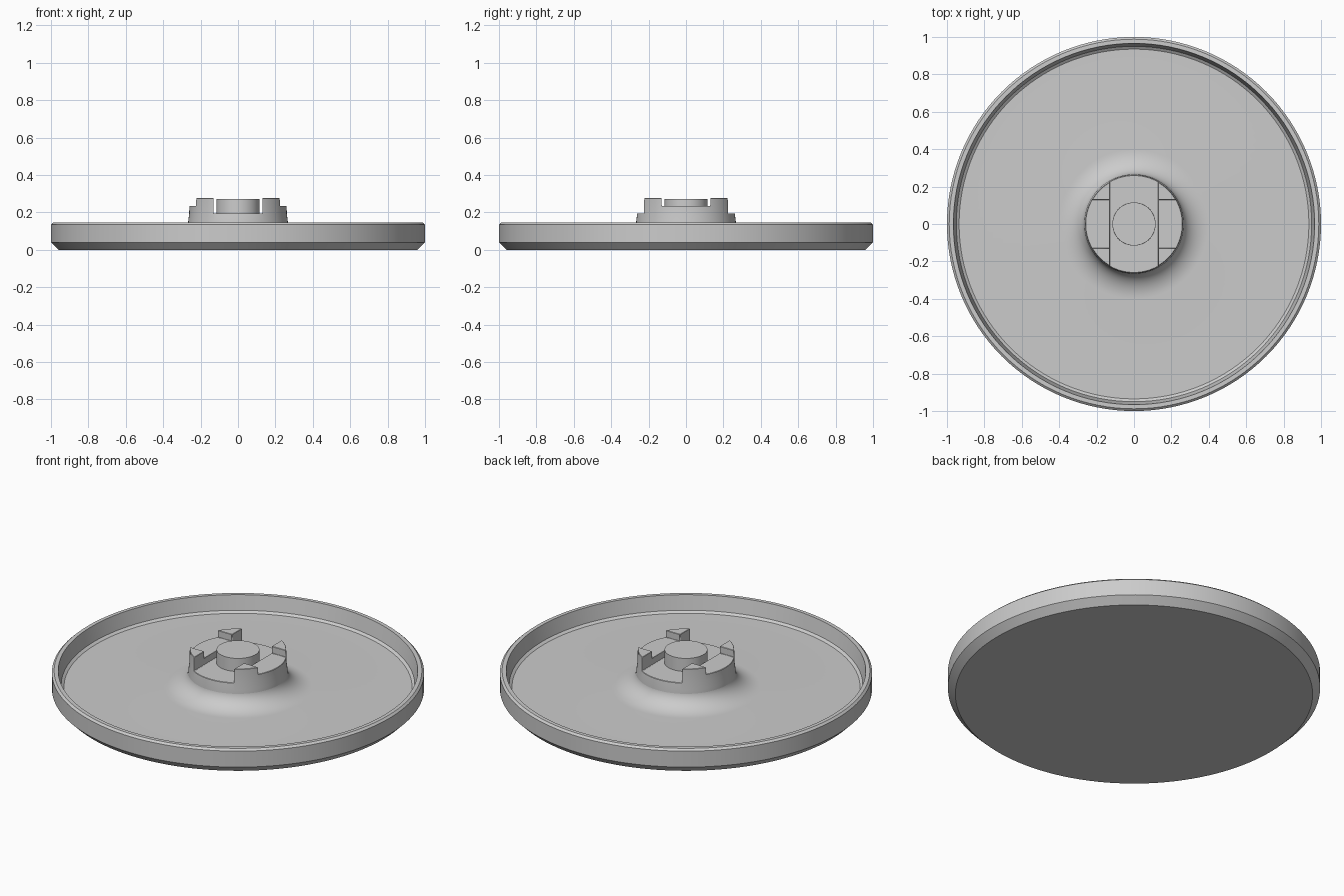
import bpy, bmesh, math

if "Cube" in bpy.data.objects:
    bpy.data.objects.remove(bpy.data.objects["Cube"])

grey = bpy.data.materials.new("light_grey")
grey.diffuse_color = (0.6, 0.6, 0.6, 1)
grey.use_nodes = True
grey.node_tree.nodes["Principled BSDF"].inputs["Base Color"].default_value = grey.diffuse_color
SEGMENTS = 128


def lathe(name, profile):
    """Spin an (r, z) profile, starting and ending on the axis, around z."""
    bm = bmesh.new()
    verts = [bm.verts.new((r, 0, z)) for r, z in profile]
    edges = [bm.edges.new(pair) for pair in zip(verts, verts[1:])]
    bmesh.ops.spin(bm, geom=verts + edges, cent=(0, 0, 0), axis=(0, 0, 1),
                   angle=2 * math.pi, steps=SEGMENTS)
    bmesh.ops.remove_doubles(bm, verts=bm.verts, dist=1e-5)
    bmesh.ops.recalc_face_normals(bm, faces=bm.faces)
    mesh = bpy.data.meshes.new(name)
    bm.to_mesh(mesh)
    bm.free()
    mesh.materials.append(grey)
    obj = bpy.data.objects.new(name, mesh)
    bpy.context.collection.objects.link(obj)
    return obj


def cut_box(target, size, bottom):
    """Remove a centred box that rises from the given height."""
    bpy.ops.mesh.primitive_cube_add(size=1, location=(0, 0, bottom + size[2] / 2))
    cutter = bpy.context.object
    cutter.name = "slot_cutter"
    cutter.scale = size
    cutter.hide_render = True
    mod = target.modifiers.new("slot", 'BOOLEAN')
    mod.operation, mod.solver, mod.object = 'DIFFERENCE', 'EXACT', cutter
    bpy.context.view_layer.objects.active = target
    bpy.ops.object.modifier_apply(modifier=mod.name)
    bpy.data.objects.remove(cutter)


def smooth(obj):
    bpy.ops.object.select_all(action='DESELECT')
    obj.select_set(True)
    bpy.context.view_layer.objects.active = obj
    bpy.ops.object.shade_smooth_by_angle(angle=math.radians(30))


# Shallow dish: chamfered base, raised rim, floor flaring up to the hub
flare = [(0.40 - 0.135 * math.sin(a), 0.15 - 0.10 * math.cos(a))
         for a in (math.pi / 2 * i / 12 for i in range(13))]
dish = lathe("dish", [(0, 0), (0.96, 0), (1, 0.04), (1, 0.135), (0.988, 0.146),
                      (0.966, 0.146), (0.95, 0.061), (0.935, 0.05)]
             + flare + [(0, 0.15)])

# Hub with a channel along y and a shallower slot along x, leaving four posts
hub = lathe("slotted_hub", [(0, 0.12), (0.268, 0.12), (0.266, 0.155),
                            (0.261, 0.195), (0.259, 0.276), (0, 0.276)])
cut_box(hub, (0.26, 1, 0.3), 0.195)
cut_box(hub, (1, 0.26, 0.3), 0.235)
bevel = hub.modifiers.new("soft_edges", 'BEVEL')
bevel.width, bevel.segments = 0.004, 1
bevel.limit_method, bevel.angle_limit = 'ANGLE', math.radians(40)

# Round centre boss
boss = lathe("centre_boss", [(0, 0.17), (0.116, 0.17), (0.115, 0.272), (0, 0.272)])

for part in (dish, hub, boss):
    smooth(part)
